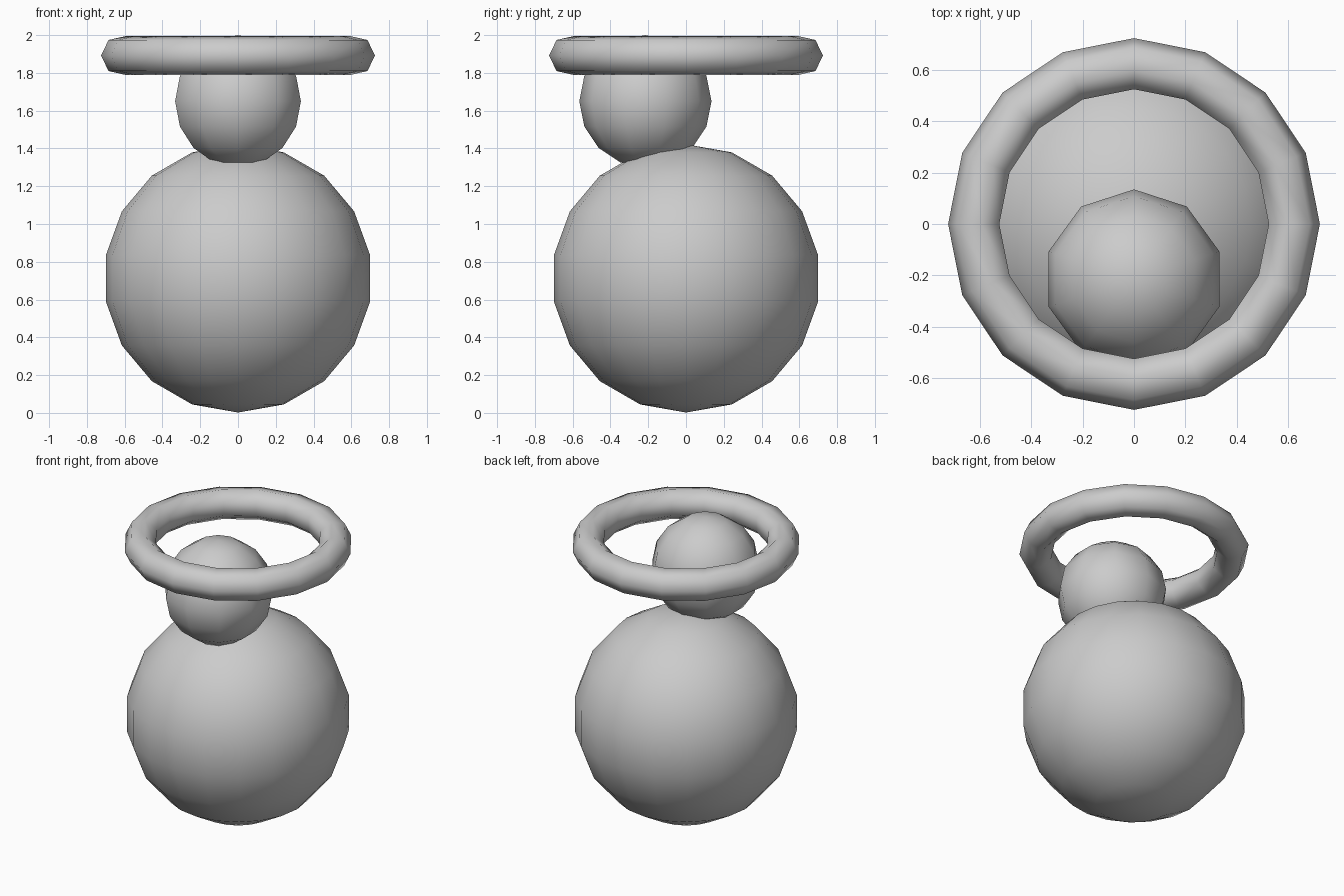
import bpy

if "Cube" in bpy.data.objects:
    bpy.data.objects.remove(bpy.data.objects["Cube"])


def finish(name):
    obj = bpy.context.object
    obj.name = name
    bpy.ops.object.shade_smooth()
    return obj


def ball(name, radius, location, segments, rings):
    bpy.ops.mesh.primitive_uv_sphere_add(
        segments=segments, ring_count=rings, radius=radius, location=location)
    return finish(name)


# Large round body
ball("body", 0.71, (0, 0, 0.712), 20, 9)

# Small head, set forward on the body
ball("head", 0.35, (0, -0.215, 1.65), 10, 8)

# Flat ring around the top of the head
bpy.ops.mesh.primitive_torus_add(
    major_segments=16, minor_segments=7, major_radius=0.62,
    minor_radius=0.105, location=(0, 0, 1.892))
finish("ring")
